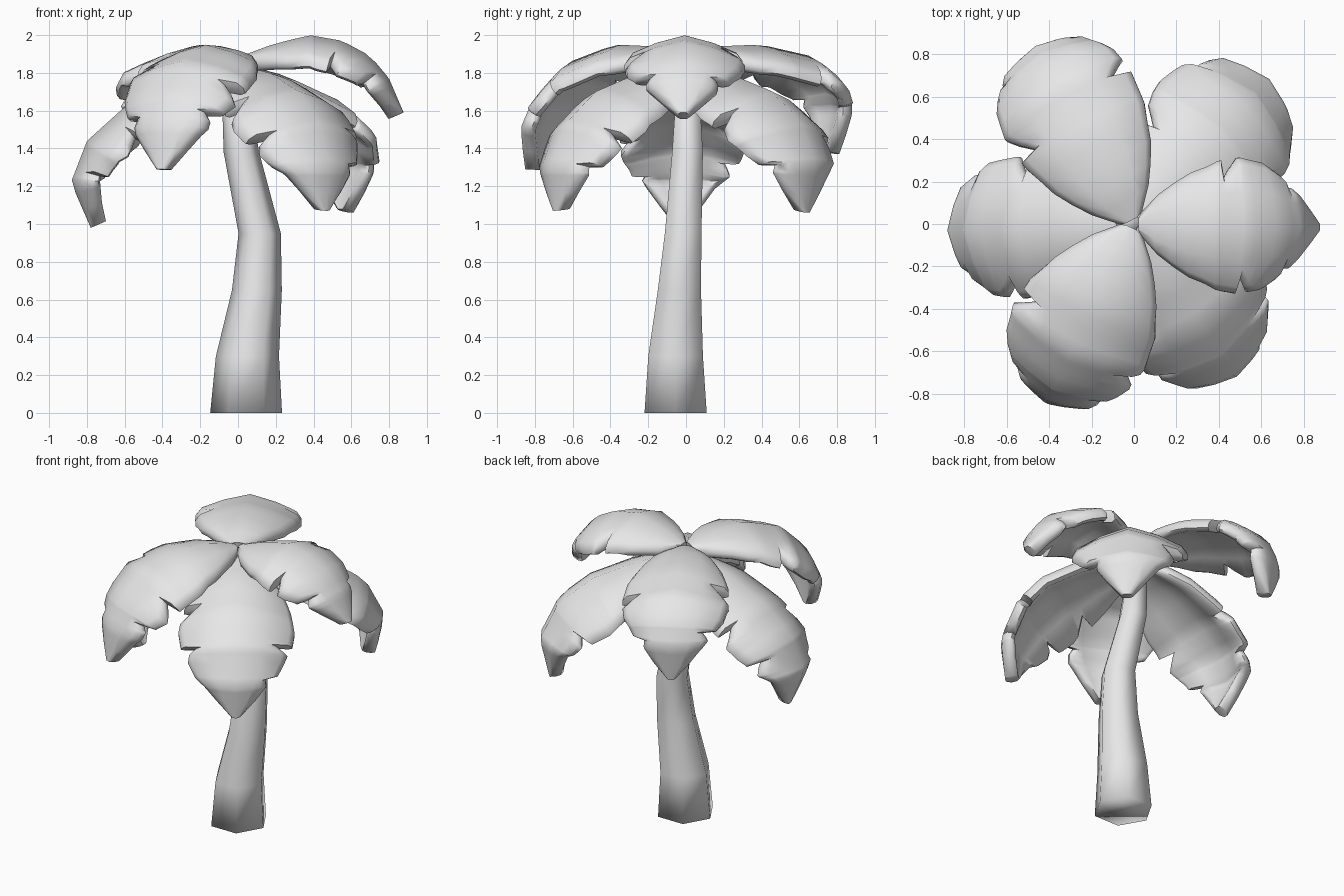
import bpy, bmesh, math
from mathutils import Vector

cube = bpy.data.objects.get("Cube")
if cube:
    bpy.data.objects.remove(cube, do_unlink=True)

grey = bpy.data.materials.new("plain_grey")
grey.use_nodes = True
colour = (0.8, 0.8, 0.8, 1)
grey.diffuse_color = colour
for node in grey.node_tree.nodes:
    if node.type == 'BSDF_PRINCIPLED':
        node.inputs["Base Color"].default_value = colour


def loft(name, rings, angle):
    """Skin closed rings of points, cap both ends and shade by angle."""
    bm = bmesh.new()
    loops = [[bm.verts.new(p) for p in ring] for ring in rings]
    n = len(loops[0])
    for a, b in zip(loops, loops[1:]):
        for i in range(n):
            j = (i + 1) % n
            bm.faces.new((a[i], a[j], b[j], b[i]))
    bm.faces.new(loops[0])
    bm.faces.new(loops[-1])
    bmesh.ops.recalc_face_normals(bm, faces=bm.faces)
    mesh = bpy.data.meshes.new(name)
    bm.to_mesh(mesh)
    bm.free()
    mesh.materials.append(grey)
    obj = bpy.data.objects.new(name, mesh)
    bpy.context.collection.objects.link(obj)
    bpy.ops.object.select_all(action='DESELECT')
    obj.select_set(True)
    bpy.context.view_layer.objects.active = obj
    bpy.ops.object.shade_smooth_by_angle(angle=math.radians(angle))
    return obj


def lerp_table(table, t):
    """Piecewise linear lookup in a list of (position, value)."""
    for (t0, v0), (t1, v1) in zip(table, table[1:]):
        if t <= t1:
            return v0 + (v1 - v0) * (t - t0) / (t1 - t0)
    return table[-1][1]


# Leaning six-sided trunk: height, centre x, centre y, radius
trunk = [(0, .043, -.055, .19), (.3, .05, -.055, .167), (.65, .1, -.035, .132),
         (.95, .115, -.015, .112), (1.38, .018, .008, .094), (1.85, -.03, .01, .06)]
loft("trunk", [[Vector((x + r * math.cos(k * math.pi / 3),
                        y + r * math.sin(k * math.pi / 3), z)) for k in range(6)]
               for z, x, y, r in trunk], 120)

# Half width of a frond along its length
WIDTHS = [(0, .06), (.08, .165), (.2, .26), (.35, .325), (.5, .345),
          (.65, .32), (.8, .24), (.92, .125), (1, .035)]
THICK, RIM = .085, .03
STEP, SWELL = .016, .07     # notch: sharp on the stem side, gradual on the tip side


def frond(name, heading, path, drop, left_cuts, right_cuts, scale=1.0):
    """Thick folded leaf that follows a (radius, height) path, with notched edges."""
    pts = [Vector(p) for p in path]
    dist = [0]
    for a, b in zip(pts, pts[1:]):
        dist.append(dist[-1] + (b - a).length)
    curve = [(d / dist[-1], p) for d, p in zip(dist, pts)]

    ang = math.radians(heading)
    out = Vector((math.cos(ang), math.sin(ang), 0))
    side = Vector((-out.y, out.x, 0))
    up = Vector((0, 0, 1))

    def width(t, cuts):
        w = lerp_table(WIDTHS, t) * scale
        for c in cuts:
            reach = STEP if t < c else SWELL
            w *= 1 - .27 * max(0, 1 - abs(t - c) / reach)
        return w

    cuts = left_cuts + right_cuts
    rows = {i / 14 for i in range(15)}
    rows = {t for t in rows if t in (0, 1) or all(abs(t - c) > .025 for c in cuts)}
    for c in cuts:
        rows |= {c - STEP, c, c + SWELL * .6}

    rings = []
    for t in sorted(rows):
        p = lerp_table(curve, t)
        tan = (lerp_table(curve, min(t + .07, 1)) - lerp_table(curve, max(t - .07, 0))).normalized()
        nrm = out * -tan.y + up * tan.x
        base = out * p.x + up * p.y
        wl, wr = width(t, left_cuts), width(t, right_cuts)
        il, ir = wl - min(RIM, wl * .5), wr - min(RIM, wr * .5)
        half = lerp_table(WIDTHS, t) * scale * .5
        hl, hr = min(half, il * .8), min(half, ir * .8)
        top = [(-ir, 0), (-hr, 0), (0, 0), (hl, 0), (il, 0)]
        under = [(l, -THICK) for l, h in reversed(top)]
        section = (top + [(wl, -.025), (wl, -.06)] + under
                   + [(-wr, -.06), (-wr, -.025)])
        rings.append([base + side * l + nrm * (h - drop * (abs(l) / .33) ** 1.4)
                      for l, h in section])
    return loft(name, rings, 58)


# Upper fronds arch outwards, lower fronds hang down
front = [(.02, 1.89), (.18, 1.94), (.42, 1.95), (.68, 1.86), (.86, 1.68), (.93, 1.52), (.94, 1.29)]
back = [(.02, 1.89), (.18, 1.94), (.45, 1.95), (.75, 1.89), (.9, 1.78), (.965, 1.62), (.92, 1.37)]
flat = [(.02, 1.89), (.18, 1.95), (.38, 2.0), (.55, 1.97), (.7, 1.89), (.8, 1.77), (.877, 1.59)]
low = [(.02, 1.84), (.3, 1.8), (.58, 1.7), (.77, 1.53), (.87, 1.3), (.84, 1.07)]
low_back = [(.02, 1.84), (.3, 1.8), (.6, 1.71), (.82, 1.56), (.94, 1.32), (.88, 1.06)]
hang = [(.02, 1.84), (.3, 1.77), (.6, 1.62), (.8, 1.44), (.885, 1.22), (.78, .98)]

frond("frond_left", -1, flat, .12, [.4, .78], [.5, .76], .93)
frond("frond_back_left", 47, low_back, .13, [.3, .66], [.46, .8], 1.07)
frond("frond_back_right", 119, back, .11, [.4, .74], [.5, .8], .98)
frond("frond_right", 182, hang, .14, [.5, .76], [.42, .68], .97)
frond("frond_front_right", 244, front, .11, [.56, .74], [.42, .78], 1.0)
frond("frond_front_left", -56, low, .13, [.6, .8], [.34, .62], 1.06)
